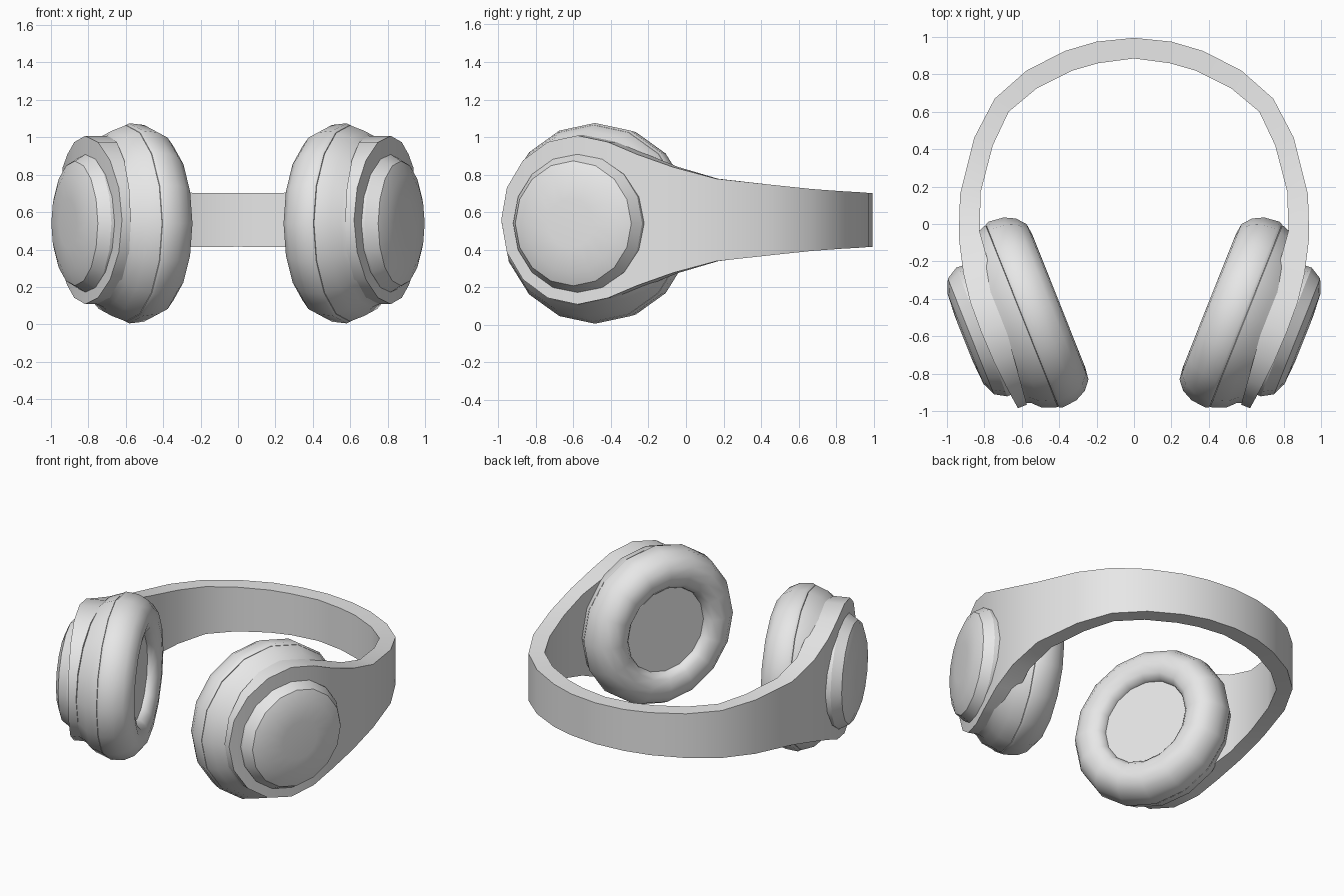
import bpy, bmesh, math
from mathutils import Matrix, Vector

cube = bpy.data.objects.get("Cube")
if cube:
    bpy.data.objects.remove(cube, do_unlink=True)

grey = bpy.data.materials.new("light_grey")
grey.use_nodes = True
grey.diffuse_color = (0.8, 0.8, 0.8, 1)
grey.node_tree.nodes["Principled BSDF"].inputs["Base Color"].default_value = (0.8, 0.8, 0.8, 1)

# Ear cup frame: local X runs along the cup, Y is up, Z points outward
TILT = math.radians(21.7)
N = Vector((math.cos(TILT), -math.sin(TILT), 0))
T = Vector((math.sin(TILT), math.cos(TILT), 0))
UP = Vector((0, 0, 1))
CENTRE = Vector((0.405, -0.415, 0.54))
CUP = Matrix.Translation(CENTRE) @ Matrix((T, UP, N)).transposed().to_4x4()
SIDES = 16


def finish(name, bm, angle):
    bmesh.ops.remove_doubles(bm, verts=bm.verts, dist=0.0005)
    bmesh.ops.recalc_face_normals(bm, faces=bm.faces)
    mesh = bpy.data.meshes.new(name)
    bm.to_mesh(mesh)
    bm.free()
    mesh.materials.append(grey)
    obj = bpy.data.objects.new(name, mesh)
    bpy.context.collection.objects.link(obj)
    bpy.ops.object.select_all(action='DESELECT')
    obj.select_set(True)
    bpy.context.view_layer.objects.active = obj
    bpy.ops.object.shade_smooth_by_angle(angle=math.radians(angle))
    return obj


def lathe(name, profile, mirror, angle):
    """Closed turned part from (radius, outward distance) points."""
    bm = bmesh.new()
    rings = []
    for r, s in profile:
        rings.append([bm.verts.new((r * math.cos(a), r * math.sin(a), s))
                      for a in (math.tau * i / SIDES for i in range(SIDES))])
    for a, b in zip(rings, rings[1:]):
        for i in range(SIDES):
            j = (i + 1) % SIDES
            bm.faces.new((a[i], a[j], b[j], b[i]))
    bm.faces.new(rings[0])
    bm.faces.new(rings[-1])
    bm.transform(Matrix.Diagonal((mirror, 1, 1, 1)) @ CUP)
    return finish(name, bm, angle)


# Ear cups: padded ring with a recessed centre, stepped housing, domed cap
for side, mirror in (("left", 1), ("right", -1)):
    lathe(side + "_cushion",
          [(0.29, 0.07), (0.295, 0.045), (0.325, 0.012), (0.385, -0.004), (0.447, 0.004),
           (0.496, 0.045), (0.526, 0.105), (0.535, 0.19), (0.525, 0.207), (0.49, 0.207)],
          mirror, 50)
    lathe(side + "_housing",
          [(0.5, 0.2), (0.524, 0.21), (0.495, 0.29), (0.45, 0.335), (0.43, 0.38)],
          mirror, 40)
    lathe(side + "_cap",
          [(0.367, 0.38), (0.37, 0.44), (0.333, 0.503), (0.262, 0.534), (0.13, 0.543)],
          mirror, 30)

# Headband: stations of outer point, inner point and half height
stations = [((0, 0.995), (0, 0.885), 0.143), ((0.2, 0.975), (0.19, 0.86), 0.144),
            ((0.37, 0.925), (0.33, 0.82), 0.148), ((0.575, 0.82), (0.52, 0.725), 0.154),
            ((0.745, 0.67), (0.67, 0.6), 0.165), ((0.855, 0.46), (0.755, 0.42), 0.187),
            ((0.93, 0.16), (0.82, 0.17), 0.22), ((0.937, -0.07), (0.825, -0.04), 0.282)]

# The band ends widen into round plates that follow the cups
plate = [(0.33, 0.415, 0.27, 0.35)]
for k in range(5, -1, -1):
    a = math.pi / 8 * k
    r = -0.45 * math.cos(a)
    plate.append((r, 0.443 - 0.16 * r * r, 0.31 - 0.11 * r, 0.45 * math.sin(a)))
for r, s_out, s_in, h in plate:
    o, i = CENTRE + T * r + N * s_out, CENTRE + T * r + N * s_in
    stations.append(((o.x, o.y), (i.x, i.y), h))

bm = bmesh.new()
loops = []
for (ox, oy), (ix, iy), h in stations:
    mid = 0.558
    loops.append([bm.verts.new(p) for p in ((ox, oy, mid - h), (ox, oy, mid + h),
                                            (ix, iy, mid + h), (ix, iy, mid - h))])
for a, b in zip(loops, loops[1:]):
    for i in range(4):
        j = (i + 1) % 4
        bm.faces.new((a[i], a[j], b[j], b[i]))
band = finish("headband", bm, 40)
mod = band.modifiers.new("Mirror", 'MIRROR')
mod.use_clip = True
# Mirror first, then smoothing
bpy.ops.object.modifier_move_to_index(modifier=mod.name, index=0)
